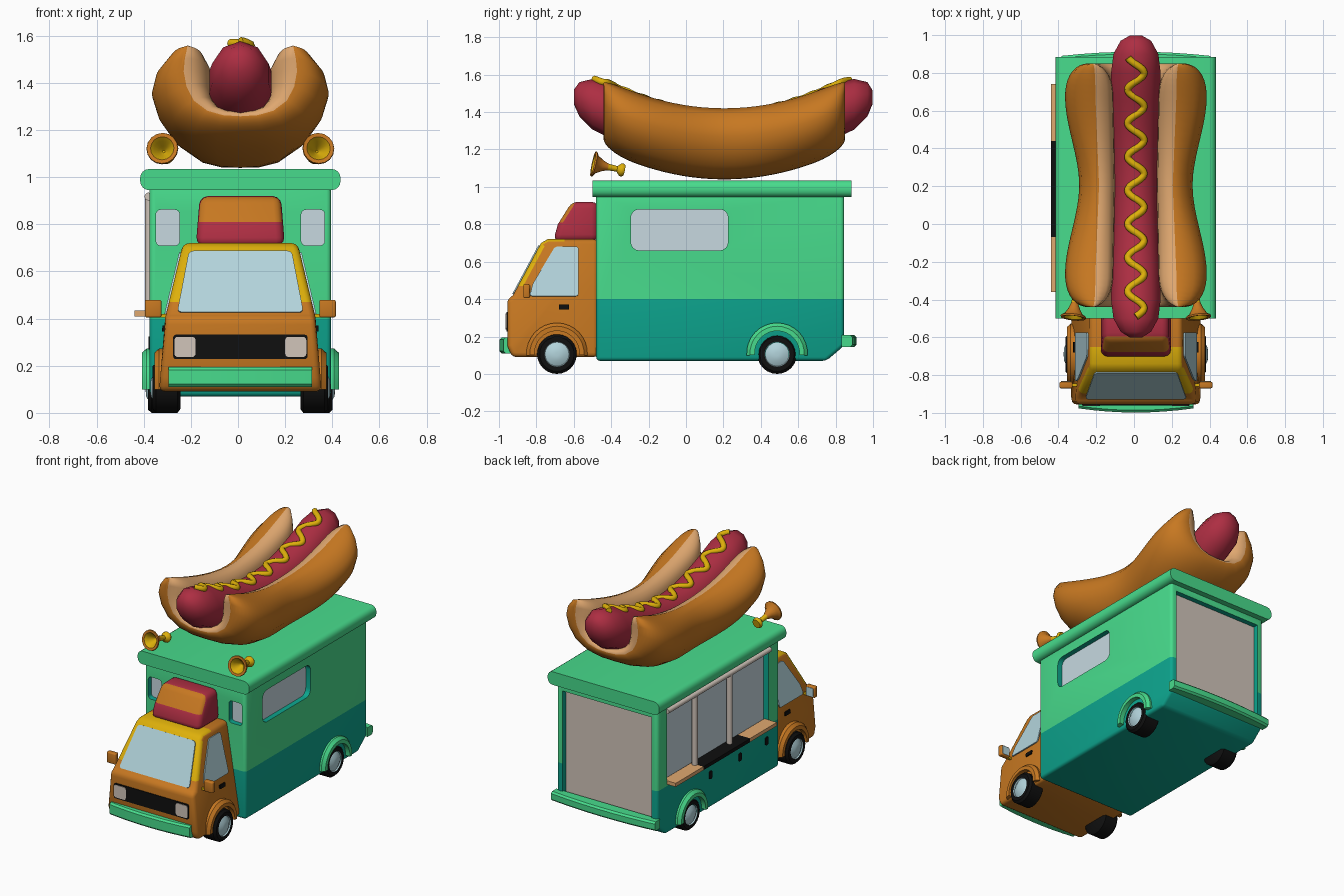
import bpy, bmesh, math
from mathutils import Vector

if "Cube" in bpy.data.objects:
    bpy.data.objects.remove(bpy.data.objects["Cube"])

CX = 0.01  # centre line of the truck


def lin(c):
    return c / 12.92 if c <= 0.04045 else ((c + 0.055) / 1.055) ** 2.4


MATS = {}
for name, rgb in dict(orange=(.78, .47, .13), mustard=(.87, .69, .04), red=(.68, .18, .26),
                      green=(.28, .86, .55), teal=(.05, .65, .56), black=(.06, .06, .06),
                      glass=(.70, .83, .86), tan=(.88, .66, .44), greige=(.82, .77, .73),
                      pale_grey=(.78, .85, .88)).items():
    m = bpy.data.materials.new(name)
    m.diffuse_color = (*[lin(c) for c in rgb], 1)
    m.use_nodes = True
    m.node_tree.nodes["Principled BSDF"].inputs["Base Color"].default_value = m.diffuse_color
    MATS[name] = m


def finish(name, bm, mats, rule=None, angle=40):
    bmesh.ops.recalc_face_normals(bm, faces=bm.faces[:])
    if rule:
        bm.normal_update()
        for f in bm.faces:
            f.material_index = rule(f.calc_center_median(), f.normal)
    me = bpy.data.meshes.new(name)
    bm.to_mesh(me)
    bm.free()
    for m in mats:
        me.materials.append(MATS[m])
    me.polygons.foreach_set("use_smooth", [True] * len(me.polygons))
    me.set_sharp_from_angle(angle=math.radians(angle))
    ob = bpy.data.objects.new(name, me)
    bpy.context.collection.objects.link(ob)
    return ob


def prism(name, prof, hw, mats, bevel=0, cuts=(), rule=None, cx=CX):
    """Side profile (y, z) spanned across x with half width hw(z), bevelled, then cut by planes."""
    bm = bmesh.new()
    sides = [[bm.verts.new((cx + s * hw(z), y, z)) for y, z in prof] for s in (-1, 1)]
    for s in sides:
        bm.faces.new(s)
    n = len(prof)
    for i in range(n):
        j = (i + 1) % n
        bm.faces.new((sides[0][i], sides[0][j], sides[1][j], sides[1][i]))
    bmesh.ops.recalc_face_normals(bm, faces=bm.faces[:])
    if bevel:
        sharp = [e for e in bm.edges if e.calc_face_angle() > 0.6]
        bmesh.ops.bevel(bm, geom=sharp, offset=bevel, segments=3, profile=0.5, affect='EDGES',
                        clamp_overlap=True)
    for co, no in cuts:
        bmesh.ops.bisect_plane(bm, geom=bm.verts[:] + bm.edges[:] + bm.faces[:], plane_co=co, plane_no=no)
    return finish(name, bm, mats, rule)


def box(name, x0, x1, y0, y1, z0, z1, mat, bevel=0.0):
    prism(name, [(y0, z0), (y1, z0), (y1, z1), (y0, z1)], lambda z: (x1 - x0) / 2, [mat], bevel,
          cx=(x0 + x1) / 2)


def loft(name, rings, mats, pick=None, angle=40):
    """Skin closed rings of points; pick(i, j) gives the material of each quad."""
    bm = bmesh.new()
    vs = [[bm.verts.new(p) for p in r] for r in rings]
    n = len(rings[0])
    for i in range(len(vs) - 1):
        for j in range(n):
            k = (j + 1) % n
            f = bm.faces.new((vs[i][j], vs[i][k], vs[i + 1][k], vs[i + 1][j]))
            f.material_index = pick(i, j) if pick else 0
    for i, r in ((0, vs[0]), (len(vs) - 2, vs[-1])):
        bm.faces.new(r).material_index = pick(i, 0) if pick else 0
    finish(name, bm, mats, angle=angle)


def lathe(name, origin, axis, prof, mats, pick=None, n=24):
    q = Vector(axis).to_track_quat('Z', 'Y')
    loft(name, [[Vector(origin) + q @ Vector((r * math.cos(a), r * math.sin(a), d))
                 for a in (2 * math.pi * k / n for k in range(n))] for d, r in prof], mats, pick)


def plate(name, pts, out, mat, r=0.0, thick=0.006):
    """Thin plate with rounded corners standing on a surface."""
    bm = bmesh.new()
    bm.faces.new([bm.verts.new(p) for p in pts])
    if r:
        bmesh.ops.bevel(bm, geom=bm.verts[:], offset=r, segments=4, profile=0.5, affect='VERTICES')
    o = Vector(out).normalized()
    ex = bmesh.ops.extrude_face_region(bm, geom=bm.faces[:])
    for v in ex['geom']:
        if isinstance(v, bmesh.types.BMVert):
            v.co += o * thick
    for v in bm.verts:
        v.co -= o * 0.001
    return finish(name, bm, [mat])


def rect_x(x, y0, y1, z0, z1):
    return [(x, y0, z0), (x, y1, z0), (x, y1, z1), (x, y0, z1)]


def rect_y(y, x0, x1, z0, z1):
    return [(x0, y, z0), (x1, y, z0), (x1, y, z1), (x0, y, z1)]


# Roof with rounded long edges
sect = []
for qd, (sx, sz) in enumerate(((1, 1), (-1, 1), (-1, -1), (1, -1))):
    for k in range(5):
        a = math.pi / 2 * (qd + k / 4)
        sect.append((CX + sx * .387 + .038 * math.cos(a), .99 + sz * .007 + .038 * math.sin(a)))
loft("roof", [[(x, y, z) for x, z in sect] for y in (-.5, .885)], ["green"])

# Box body with recessed windows, serving hatch and rear panel
R, L, D = CX + .385, CX - .385, .035
body = prism("body_blank", [(-.48, .07), (.75, .07), (.845, .15), (.845, .97), (-.48, .97)], lambda z: .385,
             ["teal"], .02, [((0, 0, .4), (0, 0, 1))])
cutters = [plate("cut", rect_x(R - D, -.295, .225, .66, .88), (1, 0, 0), "teal", .045, .1),
           plate("cut", rect_x(L + D, -.36, .74, .43, .925), (-1, 0, 0), "teal", 0, .1),
           plate("cut", rect_y(.845 - D, CX - .34, CX + .34, .19, .9), (0, 1, 0), "teal", 0, .1)]
cutters += [plate("cut", rect_y(-.48 + D, x - .05, x + .05, .71, .862), (0, -1, 0), "teal", .02, .1)
            for x in (CX - .308, CX + .308)]
for c in cutters:
    mod = body.modifiers.new("cut", 'BOOLEAN')
    mod.operation, mod.solver, mod.object = 'DIFFERENCE', 'EXACT', c
bm = bmesh.new()
bm.from_object(body, bpy.context.evaluated_depsgraph_get())
for c in cutters + [body]:
    bpy.data.objects.remove(c)


def body_rule(c, n):  # 0 teal, 1 green, 2 panes, 3 rear panel
    x = abs(c.x - CX)
    if x < .375 and -.47 < c.y < .835 and .16 < c.z < .94:
        if c.y > .8 and n.y > .9:
            return 3
        pane = (c.y < -.44 and n.y < -.9) or (-.44 < c.y < .8 and x < .355 and abs(n.x) > .9)
        return 2 if pane else 0
    return int(c.z > .4)


finish("body", bm, ["teal", "green", "pale_grey", "greige"], body_rule)

# Serving hatch fittings on the left side
lathe("hatch_rail", (-.38, -.37, .918), (0, 1, 0), [(0, .017), (1.12, .017)], ["greige"], n=12)
for y in (.44, .06):
    lathe("hatch_post", (-.375, y, .42), (0, 0, 1), [(0, .019), (.5, .019)], ["greige"], n=12)
for y0, y1, m in ((-.36, -.07, "tan"), (-.07, .44, "black"), (.44, .74, "tan")):
    box("counter", -.44, -.345, y0, y1, .41, .435, m)
for y in (.27, -.05, -.34):
    plate("hatch_latch", rect_x(L, y - .016, y + .016, .27, .325), (-1, 0, 0), "black", .012)


# Cab
def cab_w(z):
    return .345 - (z - .09) * .08 if z < .4 else .32 - (z - .4) * .24


prism("cab", [(-.47, .09), (-.93, .09), (-.955, .15), (-.955, .40), (-.925, .42), (-.775, .70),
              (-.74, .72), (-.47, .72)], cab_w, ["orange", "mustard"], .025,
      [((0, 0, .47), (0, 0, 1)), ((0, -.65, 0), (0, 1, 0))],
      lambda c, n: int(c.z > .47 and c.y < -.65 and (n.y < -.2 or n.z > .6)))


def slope(x, z):  # point on the windscreen plane
    return (CX + x, -.925 + (z - .42) * .15 / .28, z)


plate("windscreen", [slope(-.268, .425), slope(.268, .425), slope(.218, .685), slope(-.218, .685)],
      (0, -.28, .15), "glass", .02, .008)
for s in (-1, 1):
    def side(y, z):
        return (CX + s * cab_w(z), y, z)
    plate("cab_side_window", [side(-.835, .415), side(-.575, .415), side(-.575, .68), side(-.70, .68),
                              side(-.82, .48)], (s, 0, .24), "glass", .015, .008)
    plate("door_handle", [side(-.68, .345), side(-.625, .345), side(-.625, .37), side(-.68, .37)],
          (s, 0, 0), "black", 0, .009)
    # Mirrors
    x = CX + s * .37
    box("mirror", x - .035, x + .035, -.87, -.835, .405, .48, "orange", .008)
    plate("mirror_glass", rect_y(-.835, x - .027, x + .027, .413, .472), (0, 1, 0), "glass", .008, .004)
    box("mirror_arm", min(x, x - s * .07), max(x, x - s * .07), -.86, -.845, .405, .42, "mustard")
    # Headlights
    x = CX + s * .235
    plate("headlight", rect_y(-.959, x - .045, x + .045, .237, .323), (0, -1, 0), "greige", .015)
plate("grille", rect_y(-.955, CX - .285, CX + .285, .228, .332), (0, -1, 0), "black", .012)

# Air deflector on the cab roof
prism("air_deflector", [(-.71, .71), (-.685, .80), (-.61, .92), (-.47, .92), (-.47, .71)],
      lambda z: .188 - (z - .72) * .08, ["red", "orange"], .035, [((0, 0, .81), (0, 0, 1))],
      lambda c, n: int(c.z > .81 and n.y < -.3))


# Bowed bumpers
def bumper(name, y, dirn, hw, depth, z0, z1):
    rings = []
    for k in range(9):
        u = k / 4 - 1
        yo, yi = y - dirn * .022 * u * u, y - dirn * depth
        b = dirn * .012
        rings.append([(CX + u * hw, *p) for p in ((yi, z0), (yo - b, z0), (yo, z0 + .012), (yo, z1 - .012),
                                                  (yo - b, z1), (yi, z1))])
    loft(name, rings, ["green"])


bumper("front_bumper", -.998, -1, .305, .06, .11, .195)
bumper("rear_bumper", .912, 1, .395, .08, .145, .208)

# Wheels and arches
for s in (-1, 1):
    for tag, y, xi, xo, arch_x, mat in (("front", -.69, .255, .372, .365, "orange"),
                                        ("rear", .487, .265, .392, .418, "green")):
        w = xo - xi
        lathe(tag + "_wheel", (CX + s * xi, y, .106), (s, 0, 0),
              [(0, .09), (.012, .106), (w - .015, .106), (w, .092), (w, .068), (w - .008, .064), (w + .008, .035),
               (w + .01, .01)], ["black", "glass"], lambda i, j: int(i > 3))
        rings = []
        for k in range(17):
            a = math.radians(-4 + 188 * k / 16)
            rings.append([(CX + s * x, y + r * math.cos(a), .11 + r * math.sin(a))
                          for x, r in ((.26, .12), (arch_x, .12), (arch_x, .145), (arch_x - .02, .163), (.26, .163))])
        loft(tag + "_arch", rings, [mat])

    # Roof horns, tilted up a little
    lathe("horn", (CX + s * .315, -.33, 1.088), (s * .1, -1, .21),
          [(0, .03), (.012, .036), (.022, .034), (.04, .015), (.09, .018), (.12, .03), (.15, .048), (.163, .068),
           (.172, .066), (.17, .05), (.15, .035), (.12, .02), (.1, .005)], ["mustard", "orange"],
          lambda i, j: int(4 <= i <= 8), 16)


# Hot dog: vertical sections along a shallow valley curve
def mid_z(dy):
    return 1.27 + .38 * dy * dy


OUT = [(0, -.23), (.08, -.228), (.16, -.208), (.235, -.155), (.28, -.08), (.30, 0), (.287, .065), (.245, .122)]
INN = [(0, -.115), (.045, -.108), (.08, -.09), (.103, -.055), (.11, -.01), (.11, .04), (.115, .085), (.14, .13)]
CAP = (.195, .15)
rings = []
for k in range(37):
    dy = .645 * math.sin(math.pi / 2 * (k / 18 - 1))
    u = max(0, (abs(dy) - .46) / .185)
    t = max(.05, max(0, 1 - u ** 2.4) ** (1 / 2.2))
    q = min(1, abs(dy) / .47)
    wide = 1 + .25 * q * q * (3 - 2 * q)
    half_o, half_i = [], []
    for o, i in zip(OUT, INN):
        o, i = Vector((o[0] * wide, o[1])), Vector((i[0] * (1 + .08 * q), i[1]))
        m = (o + i) / 2
        half_o.append(m + (o - m) * t)
        half_i.append(m + (i - m) * t)
    c = m + (Vector((CAP[0] * (1 + .1 * q), CAP[1])) - m) * t
    right = half_o + [c] + half_i[::-1]
    left = [Vector((-p.x, p.y)) for p in right[1:-1]][::-1]
    rings.append([(CX + p.x, .205 + dy, mid_z(dy) + p.y) for p in right + left])
# ring order: outer right, rim, inner right, inner left, rim, outer left
loft("bun", rings, ["orange", "tan"], lambda i, j: int(8 <= j < 24), 80)

rings = []
for dy, r in ((-.80, .035), (-.77, .085), (-.70, .125), (-.6, .138), (-.45, .135), (-.3, .128), (-.15, .122),
              (0, .12), (.15, .122), (.3, .128), (.45, .135), (.6, .138), (.70, .125), (.77, .085), (.797, .035)):
    zc = mid_z(dy) - max(0, abs(dy) - .62) * .18
    rings.append([(CX + r * math.cos(a), .2 + dy, zc + 1.08 * r * math.sin(a))
                  for a in (2 * math.pi * (k + .5) / 10 for k in range(10))])
loft("sausage", rings, ["red"], None, 60)

# Mustard squiggle
N = 150
path = []
for k in range(N + 1):
    dy = -.69 + 1.37 * k / N
    x = .043 * math.sin(2 * math.pi * (dy + .69) / .178)
    r = .12 + .018 * min(1, abs(dy) / .6) - max(0, abs(dy) - .62) * .25
    path.append(Vector((CX + x, .2 + dy, mid_z(dy) + r * 1.04 - x * x * 3)))
rings = []
for k, p in enumerate(path):
    tan = (path[min(k + 1, N)] - path[max(k - 1, 0)]).normalized()
    a = tan.cross(Vector((0, 0, 1))).normalized()
    b = a.cross(tan)
    rings.append([p + .019 * (a * math.cos(h) + b * math.sin(h)) for h in (math.pi * j / 4 for j in range(8))])
loft("mustard_squiggle", rings, ["mustard"], None, 60)
